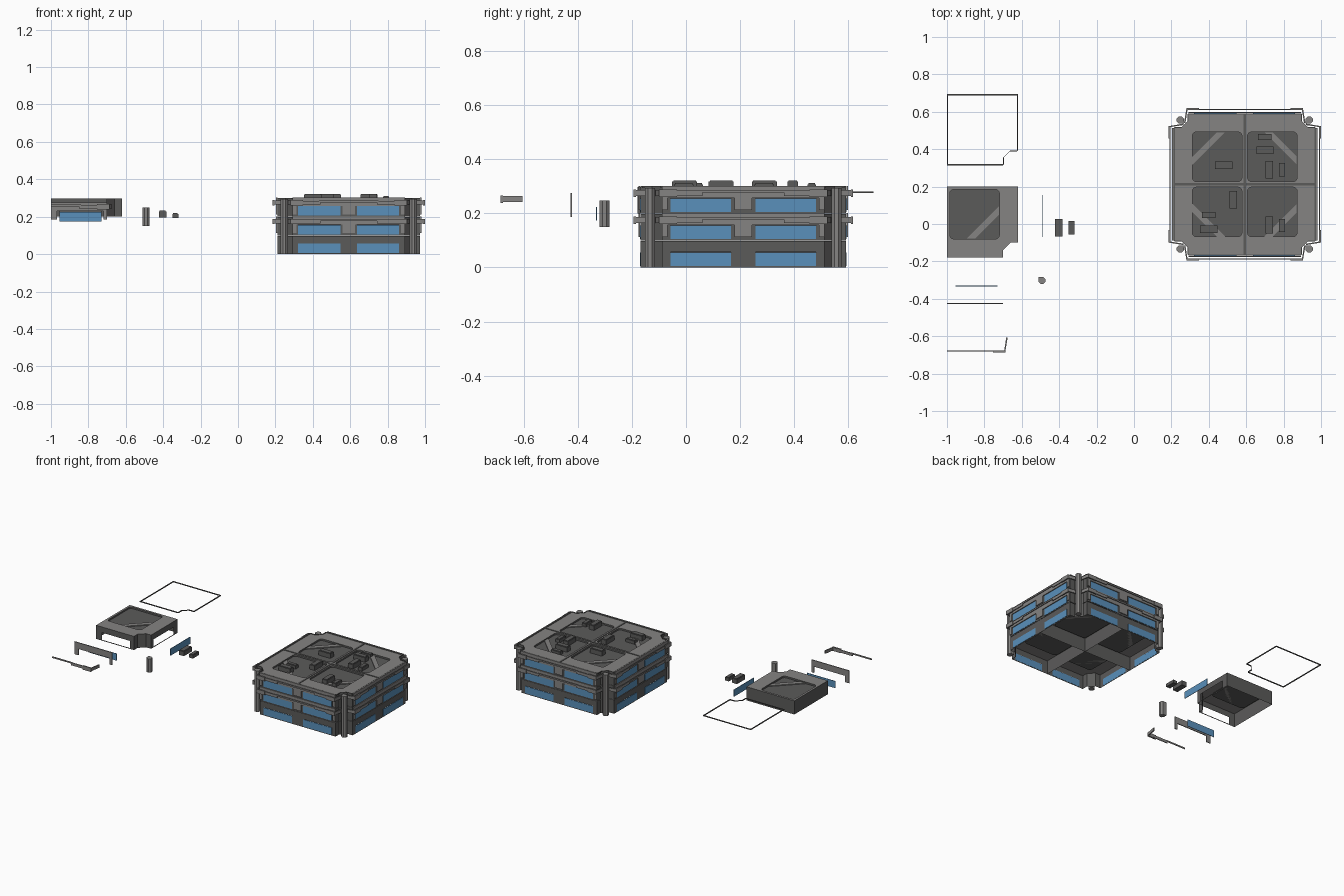
import bpy, bmesh, math

if "Cube" in bpy.data.objects:
    bpy.data.objects.remove(bpy.data.objects["Cube"])

def material(name, rgb):
    m = bpy.data.materials.new(name)
    m.diffuse_color = (*rgb, 1)
    m.use_nodes = True
    m.node_tree.nodes["Principled BSDF"].inputs["Base Color"].default_value = m.diffuse_color
    return m

LIGHT = material("light_grey", (0.235, 0.23, 0.225))
DARK = material("dark_grey", (0.105, 0.104, 0.102))
BLUE = material("window_blue", (0.10, 0.28, 0.50))

def quadrant(cx, cy, sx, sy, swap=False):
    """Map quadrant coordinates (u, v measured out from the centre) to x, y."""
    if swap:
        return lambda u, v: (cx + sx * v, cy + sy * u)
    return lambda u, v: (cx + sx * u, cy + sy * v)

def finish(name, bm, mats):
    bmesh.ops.recalc_face_normals(bm, faces=bm.faces[:])
    me = bpy.data.meshes.new(name)
    bm.to_mesh(me)
    bm.free()
    for m in mats:
        me.materials.append(m)
    ob = bpy.data.objects.new(name, me)
    bpy.context.collection.objects.link(ob)
    return ob

def add_prism(bm, pts, z0, z1, q):
    lo = [bm.verts.new((*q(u, v), z0)) for u, v in pts]
    hi = [bm.verts.new((*q(u, v), z1)) for u, v in pts]
    bm.faces.new(lo)
    bm.faces.new(hi)
    n = len(pts)
    for i in range(n):
        j = (i + 1) % n
        bm.faces.new((lo[i], lo[j], hi[j], hi[i]))

def rect(u0, u1, v0, v1):
    return [(u0, v0), (u1, v0), (u1, v1), (u0, v1)]

def prisms(name, parts, q, mat):
    bm = bmesh.new()
    for pts, z0, z1 in parts:
        add_prism(bm, pts, z0, z1, q)
    return finish(name, bm, [mat])

OUT = [(0, 0), (.38, 0), (.38, .30), (.34, .30), (.30, .34), (.30, .38), (0, .38)]

def rounded(a, b, r, steps=4):
    pts = []
    for k, (cu, cv) in enumerate([(b - r, b - r), (a + r, b - r), (a + r, a + r), (b - r, a + r)]):
        for s in range(steps + 1):
            t = math.pi / 2 * (k + s / steps)
            pts.append((cu + r * math.cos(t), cv + r * math.sin(t)))
    return pts

def room(q, zb, h=0.098):
    """Open-bottomed corner room with window holes and a recessed roof."""
    bm = bmesh.new()
    V = lambda u, v, z: bm.verts.new((*q(u, v), zb + z))
    lo = [V(u, v, 0) for u, v in OUT]
    hi = [V(u, v, h) for u, v in OUT]
    edges = []
    for i in range(len(OUT)):
        j = (i + 1) % len(OUT)
        edges.append(bm.edges.new((hi[i], hi[j])))
        if i in (1, 6 - 1):  # outer walls: cut round the window
            (ua, va), (ub, vb) = OUT[i], OUT[j]
            ln = math.hypot(ub - ua, vb - va)
            ts = (.045 / ln, .27 / ln) if i == 1 else (1 - .27 / ln, 1 - .045 / ln)
            P = lambda t, z: V(ua + (ub - ua) * t, va + (vb - va) * t, z)
            a, b = P(ts[0], .006), P(ts[1], .006)
            c, d = P(ts[1], .057), P(ts[0], .057)
            for f in ((lo[i], lo[j], b, a), (lo[j], hi[j], c, b),
                      (hi[j], hi[i], d, c), (hi[i], lo[i], a, d)):
                bm.faces.new(f)
        else:
            bm.faces.new((lo[i], lo[j], hi[j], hi[i]))
    ring = rounded(.015, .28, .022)
    top = [V(u, v, h) for u, v in ring]
    low = [V(u, v, h - .012) for u, v in ring]
    for i in range(len(ring)):
        j = (i + 1) % len(ring)
        edges.append(bm.edges.new((top[i], top[j])))
        bm.faces.new((top[i], top[j], low[j], low[i]))
    bm.faces.new(low)
    roof = bmesh.ops.triangle_fill(bm, edges=edges, use_beauty=True)
    for f in bm.faces:
        f.material_index = 1
    for f in roof["geom"]:
        if isinstance(f, bmesh.types.BMFace):
            f.material_index = 0
    finish("room_shell", bm, [LIGHT, DARK])
    # light diagonal strip across the recess
    strip = [(.105, .278), (.278, .105), (.278, .15), (.15, .278)]
    prisms("roof_strip", [(strip, zb + h - .012, zb + h - .006)], q, LIGHT)

def trim(q, z):
    """Thin seal running round the roof edge."""
    inn = [(.006, .006), (.374, .006), (.374, .306), (.337, .306),
           (.306, .337), (.306, .374), (.006, .374)]
    bm = bmesh.new()
    n = len(OUT)
    rows = [[bm.verts.new((*q(u, v), zz)) for u, v in loop]
            for loop, zz in ((OUT, z), (OUT, z + .006), (inn, z + .006), (inn, z))]
    for k in range(4):
        a, b = rows[k], rows[(k + 1) % 4]
        for i in range(n):
            j = (i + 1) % n
            bm.faces.new((a[i], a[j], b[j], b[i]))
    finish("roof_trim", bm, [DARK])

def window(q, v, z):
    prisms("window", [(rect(.045, .27, v, v + .003), z, z + .05)], q, BLUE)

def frame(q, v, z):
    prisms("window_frame", [(rect(0, .30, v, v + .006), z + .045, z + .09),
                            (rect(0, .033, v, v + .006), z, z + .045),
                            (rect(.28, .30, v, v + .006), z, z + .045)], q, LIGHT)

def rail(q, v, z):
    hook = [(.306, v), (.312, v + .006), (.318, v - .03), (.325, v - .07),
            (.317, v - .07), (.311, v - .03)]
    prisms("rail", [(rect(0, .16, v, v + .005), z + .012, z + .022),
                    (rect(.15, .31, v, v + .005), z, z + .02),
                    (rect(.245, .312, v + .001, v + .01), z - .004, z + .024),
                    (hook, z, z + .022)], q, LIGHT)

def column(q, u, v, z0, z1):
    r = .019
    pts = [(u - r, v - r), (u + r * .4, v - r), (u + r, v - r * .4),
           (u + r, v + r * .4), (u + r * .4, v + r), (u - r * .4, v + r), (u - r, v + r * .4)]
    prisms("corner_column", [(pts, z0, z1)], q, LIGHT)

def unit(x, y, along_x, big, z):
    """Rooftop machine box with a small stepped cap."""
    L, W, H = (.046, .02, .036) if big else (.036, .016, .026)
    a, b = (L, W) if along_x else (W, L)
    k = .004
    cap = [(x - a + k, y - b + k), (x + a - k, y - b + k), (x + a - k, y + b - k), (x - a + k, y + b - k)]
    prisms("roof_unit", [(rect(x - a, x + a, y - b, y + b), z, z + H - .004),
                         (cap, z + H - .004, z + H)], lambda u, v: (u, v), DARK)

# assembled three-storey building
CX, CY = .592, .212
for sx in (-1, 1):
    for sy in (-1, 1):
        q = quadrant(CX, CY, sx, sy)
        for s in range(3):
            room(q, .1 * s)
        trim(q, .295)
        column(q, .345, .345, 0, .295)
        for swap in (False, True):
            w = quadrant(CX, CY, sx, sy, swap)
            for s in range(3):
                window(w, .379, .1 * s + .006)
            for s in (1, 2):
                frame(w, .382, .1 * s + .012)
                rail(w, .397, .1 * s + .065)

# rooftop machines: x, y, along x?, big?
for x, y, ax, big in [(.48, .315, 1, 1), (.70, .395, 1, 1), (.70, .465, 1, 0),
                      (.722, .29, 0, 1), (.792, .29, 0, 0), (.53, .13, 0, 1),
                      (.40, .047, 1, 0), (.40, -.027, 1, 1), (.722, -.005, 0, 1), (.792, -.008, 0, 0)]:
    unit(x, y, ax, big, .286)

# loose parts laid out beside the building
room(quadrant(-1, .2, 1, -1), .2)
trim(quadrant(-1, .694, 1, -1), .276)
window(quadrant(-1, 0, 1, -1), .33, .174)
window(quadrant(-.49, .2, 1, -1, True), 0, .174)
frame(quadrant(-1, 0, 1, -1), .422, .186)
rail(quadrant(-1, 0, 1, -1), .676, .243)
column(quadrant(0, 0, 1, -1), -.492, .302, .15, .248)
unit(-.403, -.02, 0, 1, .197)
unit(-.335, -.02, 0, 0, .193)
